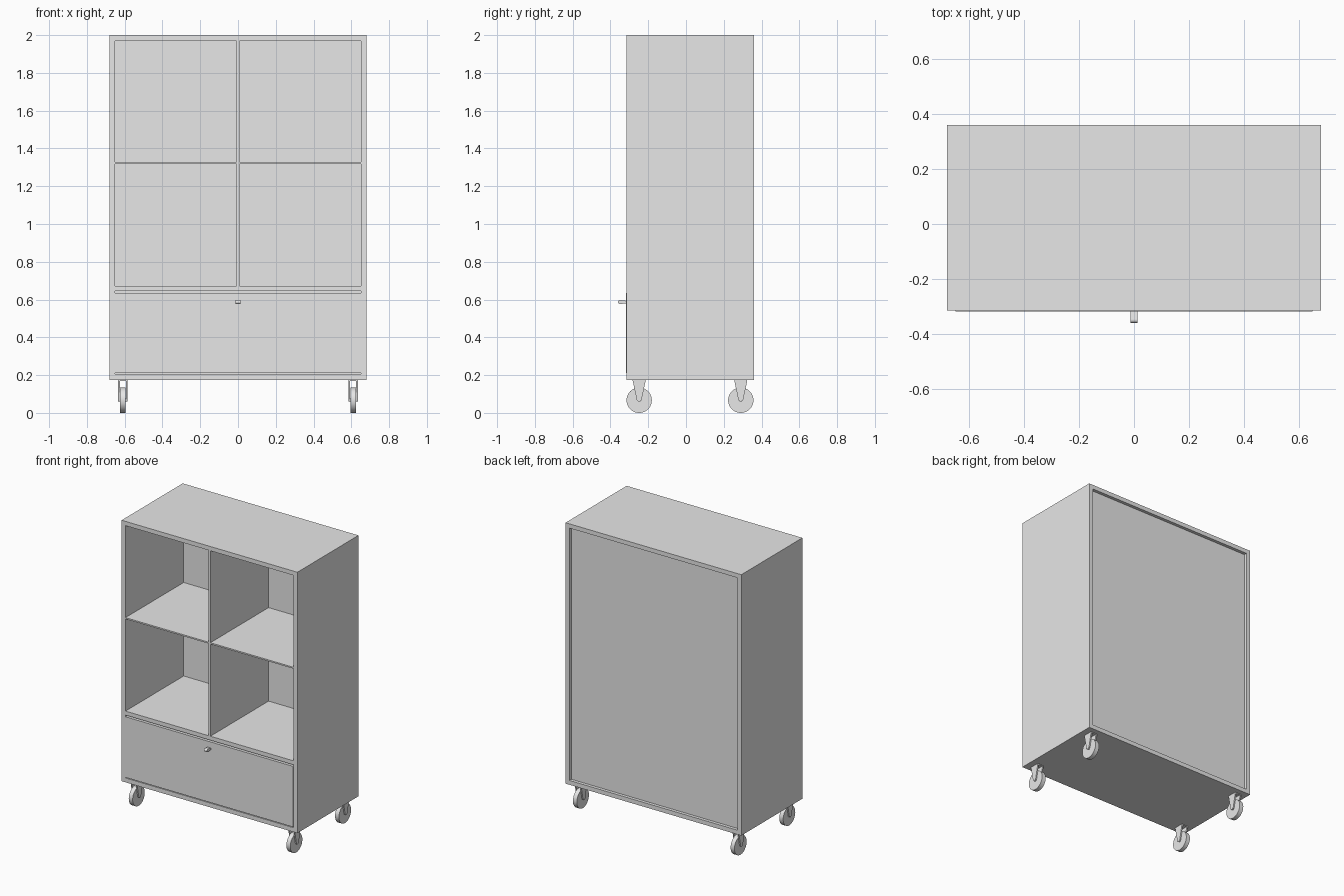
import bpy, math
from mathutils import Matrix

cube = bpy.data.objects.get("Cube")
if cube:
    bpy.data.objects.remove(cube, do_unlink=True)

grey = bpy.data.materials.new("light_grey")
grey.use_nodes = True
grey.diffuse_color = (0.8, 0.8, 0.8, 1)
grey.node_tree.nodes["Principled BSDF"].inputs["Base Color"].default_value = (0.8, 0.8, 0.8, 1)


def mesh_object(name, verts, faces):
    mesh = bpy.data.meshes.new(name)
    mesh.from_pydata(verts, [], faces)
    mesh.materials.append(grey)
    obj = bpy.data.objects.new(name, mesh)
    bpy.context.collection.objects.link(obj)
    return obj


def extrude_x(name, profile, x0, x1):
    """Solid from a (y, z) profile, counter-clockwise seen from +x."""
    n = len(profile)
    verts = [(x, y, z) for x in (x0, x1) for y, z in profile]
    faces = [tuple(reversed(range(n))), tuple(range(n, 2 * n))]
    faces += [(i, (i + 1) % n, n + (i + 1) % n, n + i) for i in range(n)]
    return mesh_object(name, verts, faces)


def box(name, x, y, z):
    return extrude_x(name, [(y[0], z[0]), (y[1], z[0]), (y[1], z[1]), (y[0], z[1])], *x)


def cylinder_x(name, x0, x1, y, z, r, sides):
    ring = [(y + r * math.cos(i * math.tau / sides), z + r * math.sin(i * math.tau / sides))
            for i in range(sides)]
    obj = extrude_x(name, ring, x0, x1)
    smooth(obj)
    return obj


def smooth(obj):
    bpy.ops.object.select_all(action='DESELECT')
    bpy.context.view_layer.objects.active = obj
    obj.select_set(True)
    bpy.ops.object.shade_smooth_by_angle(angle=math.radians(35))


# Outer carcass
W, T = 0.68, 0.03
FRONT, BACK = -0.315, 0.36
BASE, TOP = 0.175, 2.0
IN = W - T
PANEL = BACK - 0.022
depth = (FRONT, BACK)
inner_depth = (FRONT, PANEL - 0.01)

box("left_side", (IN, W), depth, (BASE, TOP))
box("right_side", (-W, -IN), depth, (BASE, TOP))
box("top_panel", (-IN, IN), depth, (TOP - T, TOP))
box("bottom_panel", (-IN, IN), depth, (BASE, BASE + T))
box("back_panel", (-IN, IN), (PANEL - 0.01, PANEL), (BASE + T, TOP - T))

# Compartments
box("lower_shelf", (-IN, IN), inner_depth, (0.645, 0.673))
box("middle_shelf", (-IN, IN), inner_depth, (1.317, 1.327))
box("lower_divider", (-0.007, 0.007), inner_depth, (0.673, 1.317))
box("upper_divider", (-0.007, 0.007), inner_depth, (1.327, TOP - T))

# Drawer
box("drawer_front", (-IN, IN), (FRONT - 0.003, FRONT + 0.022), (0.211, 0.635))
for name, s in (("left", 1), ("right", -1)):
    box("drawer_" + name + "_wall", sorted((s * 0.62, s * 0.64)), (FRONT + 0.022, 0.3), (0.22, 0.58))
box("drawer_back", (-0.62, 0.62), (0.28, 0.3), (0.22, 0.58))
box("drawer_bottom", (-0.62, 0.62), (FRONT + 0.022, 0.28), (0.22, 0.235))

# Pull with a rounded, thicker tip
tip = [(-0.349 + 0.011 * math.cos(a), 0.587 + 0.011 * math.sin(a))
       for a in (math.radians(70 + 22 * i) for i in range(11))]
pull = extrude_x("drawer_pull", tip + [(FRONT, 0.581), (FRONT, 0.593)], -0.012, 0.012)
smooth(pull)

# Casters
R = 0.067
for y, end in ((-0.248, "front"), (0.29, "back")):
    for s, side in ((1, "left"), (-1, "right")):
        x, tag = s * 0.61, end + "_" + side + "_"
        cylinder_x(tag + "wheel", x - 0.015, x + 0.015, y, R, R, 40)
        cylinder_x(tag + "axle", x - 0.025, x + 0.025, y, R, 0.008, 16)
        box(tag + "mount", (x - 0.025, x + 0.025), (y - 0.034, y + 0.034), (0.17, BASE))
        arm = [(y - 0.012, 0.066), (y + 0.012, 0.066), (y + 0.034, 0.17), (y - 0.034, 0.17)]
        for d in (-1, 1):
            extrude_x(tag + "fork_arm", arm, *sorted((x + d * 0.016, x + d * 0.025)))
